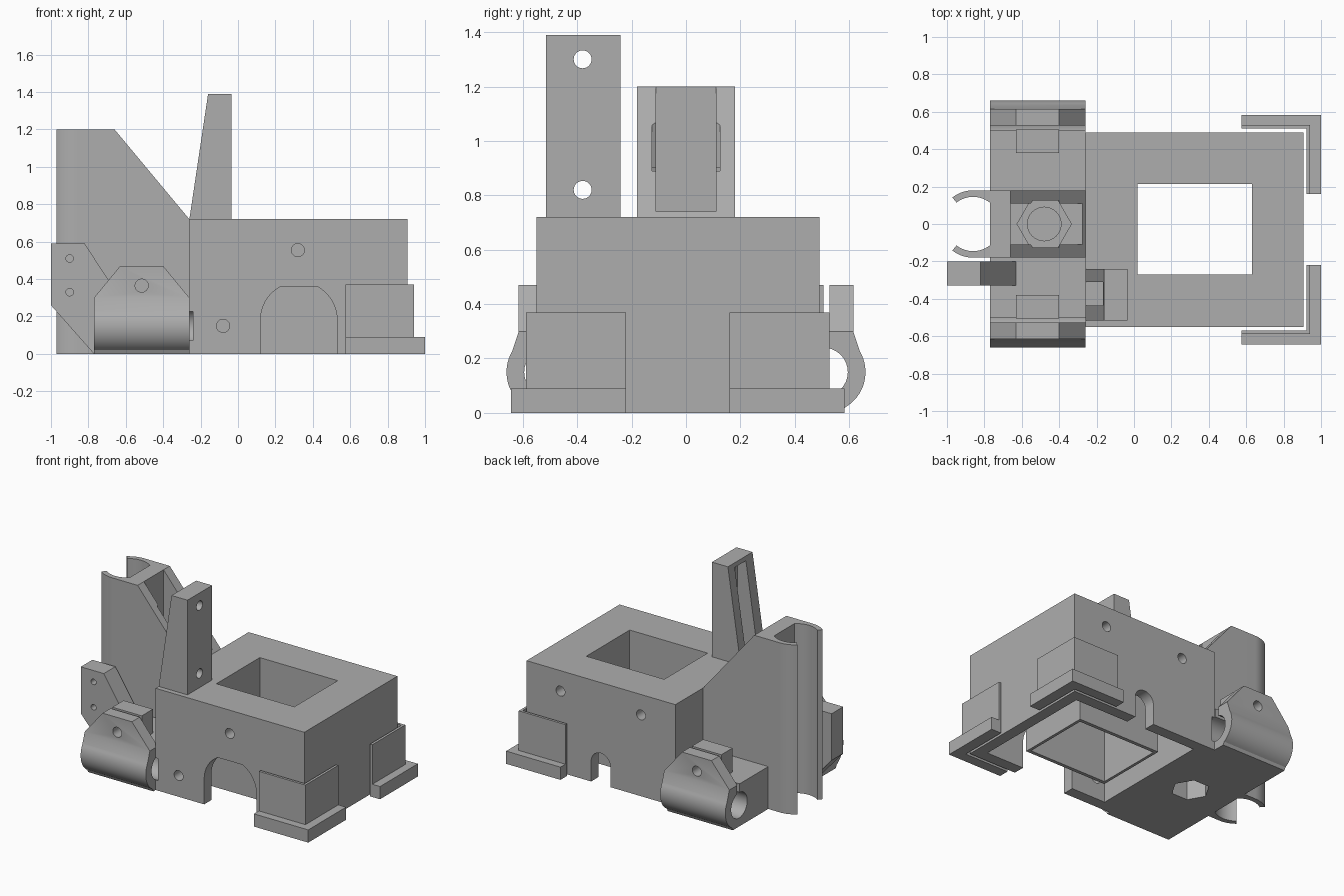
import bpy, bmesh, math

if "Cube" in bpy.data.objects:
    bpy.data.objects.remove(bpy.data.objects["Cube"], do_unlink=True)

grey = bpy.data.materials.new("plain_grey")
grey.use_nodes = True
grey.diffuse_color = (0.42, 0.42, 0.42, 1)
grey.node_tree.nodes["Principled BSDF"].inputs["Base Color"].default_value = (0.42, 0.42, 0.42, 1)
parts = []


def prism(axis, pts, lo, hi, name="cutter"):
    """Extrude an outline along an axis; outlines use the other two axes in order."""
    place = {"x": lambda p, d: (d, p[0], p[1]),
             "y": lambda p, d: (p[0], d, p[1]),
             "z": lambda p, d: (p[0], p[1], d)}[axis]
    bm = bmesh.new()
    ends = [[bm.verts.new(place(p, d)) for p in pts] for d in (lo, hi)]
    bm.faces.new(ends[0])
    bm.faces.new(ends[1][::-1])
    for i in range(len(pts)):
        j = (i + 1) % len(pts)
        bm.faces.new((ends[0][j], ends[0][i], ends[1][i], ends[1][j]))
    bmesh.ops.recalc_face_normals(bm, faces=bm.faces[:])
    mesh = bpy.data.meshes.new(name)
    bm.to_mesh(mesh)
    bm.free()
    mesh.materials.append(grey)
    obj = bpy.data.objects.new(name, mesh)
    bpy.context.collection.objects.link(obj)
    if name != "cutter":
        parts.append(obj)
    return obj


def box(x0, x1, y0, y1, z0, z1, name="cutter"):
    return prism("z", [(x0, y0), (x1, y0), (x1, y1), (x0, y1)], z0, z1, name)


def arc(cx, cy, r, start=0, end=360, n=32):
    count = n if end - start == 360 else n + 1
    return [(cx + r * math.cos(math.radians(start + (end - start) * i / n)),
             cy + r * math.sin(math.radians(start + (end - start) * i / n))) for i in range(count)]


def combine(obj, cutters, operation="DIFFERENCE"):
    for c in cutters:
        mod = obj.modifiers.new("cut", "BOOLEAN")
        mod.operation, mod.solver, mod.object = operation, "EXACT", c
        bpy.context.view_layer.update()
        deps = bpy.context.evaluated_depsgraph_get()
        mesh = bpy.data.meshes.new_from_object(obj.evaluated_get(deps))
        obj.modifiers.clear()
        obj.data = mesh
        bpy.data.objects.remove(c, do_unlink=True)


def arch(cx, r, cz, top, y0, y1):
    pts = [(x, min(z, top)) for x, z in arc(cx, cz, r, 0, 180, 24)]
    return prism("y", [(cx + r, -0.1)] + pts + [(cx - r, -0.1)], y0, y1)


def bearing_hole(side):
    return prism("x", arc(side * 0.505, 0.15, 0.09), -0.9, -0.24)


# Main housing: hollow from below, with openings in the walls
housing = box(-0.26, 0.905, -0.55, 0.49, 0, 0.72, "housing")
combine(housing, [
    box(-0.15, 0.825, -0.47, 0.41, -0.1, 0.63),
    box(0.02, 0.63, -0.27, 0.215, 0.5, 0.9),
    arch(0.325, 0.205, 0.18, 0.36, -0.7, -0.4),
    arch(0.325, 0.075, 0.145, 1, 0.35, 0.6),
    prism("y", arc(0.32, 0.555, 0.035), -0.7, -0.4),
    prism("y", arc(-0.08, 0.15, 0.035), -0.7, -0.4),
    prism("y", arc(0.64, 0.575, 0.035), 0.35, 0.6),
    prism("y", arc(0.01, 0.575, 0.035), 0.35, 0.6),
    bearing_hole(1), bearing_hole(-1)])

# Square shaft running down through the housing
shaft = box(0, 0.65, -0.295, 0.24, 0, 0.66, "inner_shaft")
combine(shaft, [box(0.02, 0.63, -0.27, 0.215, -0.1, 0.9)])

# Carriage with a rounded bearing clamp along each side
half = [(0.575, 0)] + arc(0.51, 0.15, 0.15, -60, 30, 16) + [
    (0.615, 0.30), (0.615, 0.47), (0.505, 0.47), (0.505, 0.30)]
outline = half + [(-y, z) for y, z in reversed(half)]
carriage = prism("x", outline, -0.77, -0.26, "carriage")
combine(carriage, [prism("y", [(-0.77, -0.1), (-0.77, 0.30), (-0.63, 0.47), (-0.40, 0.47),
                               (-0.26, 0.30), (-0.26, -0.1)], -1, 1)], "INTERSECT")
for side in (1, -1):
    ys = sorted((side * 0.50, side * 0.527))
    combine(carriage, [bearing_hole(side), box(-0.9, -0.1, *ys, 0.2, 0.6)])
combine(carriage, [prism("y", arc(-0.515, 0.365, 0.035), -1, 1),
                   prism("z", arc(-0.47, 0, 0.125, n=6), -0.1, 0.2)])

# Inner ears of the clamps
for side, label in ((1, "back"), (-1, "front")):
    ys = sorted((side * 0.38, side * 0.505))
    ear = box(-0.63, -0.40, *ys, 0.28, 0.47, label + "_clamp_ear")
    combine(ear, [prism("y", arc(-0.515, 0.365, 0.035), -1, 1)])

# Tower: two sloping side plates over a nut seat
tower = prism("y", [(-0.77, 0.25), (-0.77, 1.2), (-0.66, 1.2), (-0.26, 0.72), (-0.26, 0.25)],
              -0.18, 0.18, "tower")
combine(tower, [box(-0.66, 0, -0.11, 0.11, 0.74, 1.4),
                prism("z", arc(-0.47, 0, 0.144, n=6), 0.89, 1.07),
                prism("z", arc(-0.48, 0, 0.145, n=6), 0.55, 0.9),
                prism("z", arc(-0.48, 0, 0.09), 0.4, 0.6)])
foot = box(-0.80, -0.765, -0.115, 0.115, 0, 0.3, "tower_foot")
foot.scale = (1, 1, 1)
combine(foot, [box(-0.9, -0.77, -0.2, 0.2, -0.1, 0.4)])

# Full-height snap clip, open towards the left end
clip = [(-0.75, 0.18)] + arc(-0.86, 0, 0.18, 90, 128, 12) + arc(-0.86, 0, 0.145, 128, 52, 24)[:] \
    + [(-0.75, 0.11)]
for side, label in ((1, "back"), (-1, "front")):
    prism("z", [(x, side * y) for x, y in clip], 0, 1.2, label + "_clip_jaw")

# Side arm with two pin holes
arm = prism("y", [(-1, 0.26), (-1, 0.59), (-0.82, 0.59), (-0.63, 0.30), (-0.65, 0.02), (-0.77, 0)],
            -0.33, -0.20, "side_arm")
combine(arm, [prism("y", arc(-0.90, z, 0.02, n=20), -0.5, 0) for z in (0.33, 0.51)])

# Tapered post with a rear groove and two holes
post = prism("y", [(-0.26, 0.72), (-0.16, 1.39), (-0.035, 1.39), (-0.035, 0.72)],
             -0.515, -0.24, "post")
combine(post, [box(-0.4, -0.10, -0.435, -0.31, 0.7, 1.36)]
        + [prism("x", arc(-0.38, z, 0.033), -0.5, 0.1) for z in (0.82, 1.30)])

# Corner brackets: thin wall standing on a wider base
for label, side, inner, end in (("back", 1, 0.51, 0.16), ("front", -1, 0.57, 0.22)):
    for part, grow_x, grow_y, top in (("base", 1.0, 0.073, 0.09), ("wall", 0.94, 0.018, 0.37)):
        out = inner + grow_y
        pts = [(0.575, inner), (0.575, out), (grow_x, out), (grow_x, end), (0.922, end), (0.922, inner)]
        prism("z", [(x, side * y) for x, y in pts], 0, top, label + "_bracket_" + part)

# Smooth the curved surfaces and keep the edges crisp
bpy.ops.object.select_all(action="DESELECT")
for p in parts:
    p.select_set(True)
bpy.context.view_layer.objects.active = parts[0]
bpy.ops.object.shade_smooth_by_angle(angle=math.radians(25))
